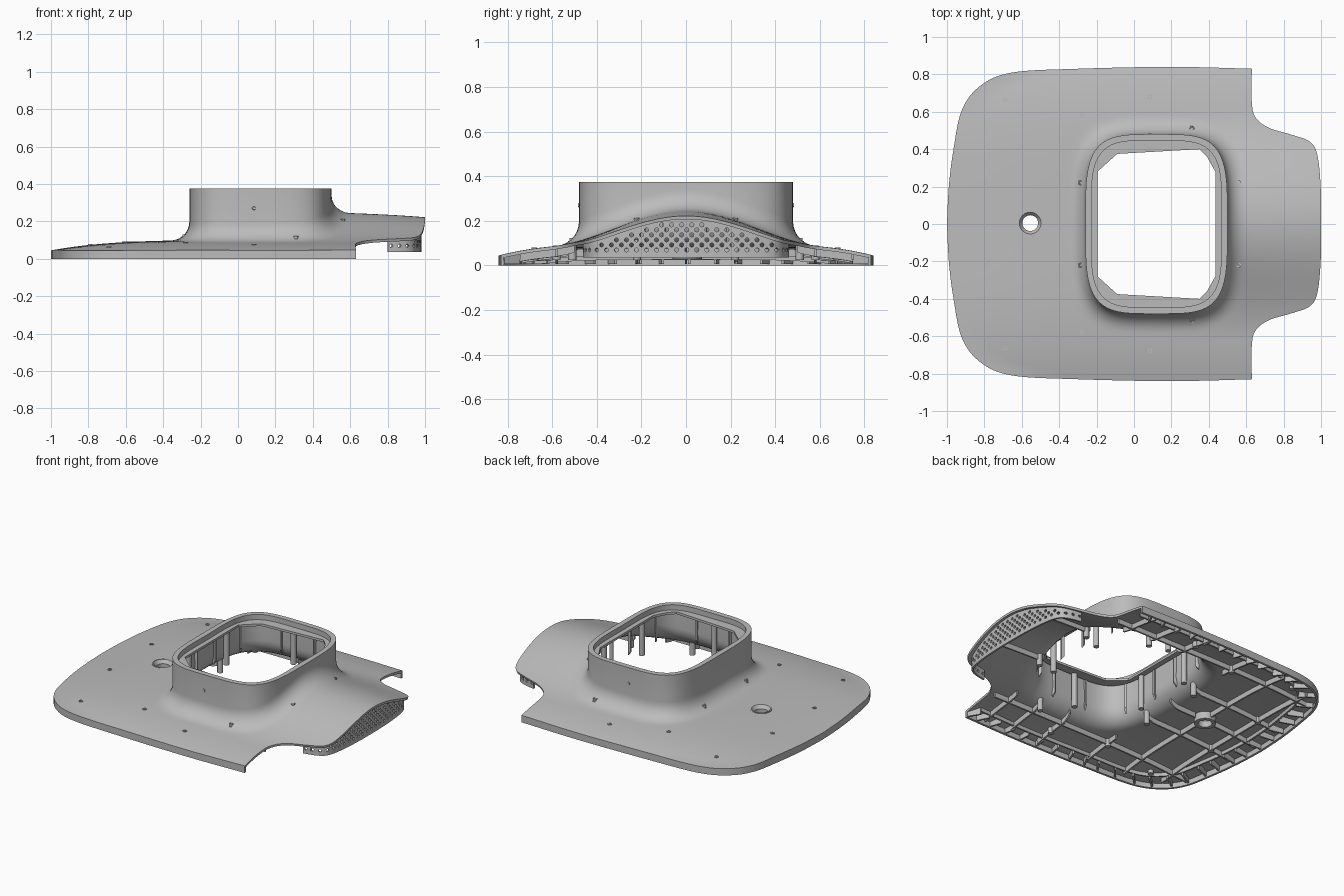
import bpy, bmesh, math
from mathutils import Vector
from mathutils.geometry import intersect_line_line_2d

if "Cube" in bpy.data.objects:
    bpy.data.objects.remove(bpy.data.objects["Cube"])

grey = bpy.data.materials.new("satin_grey")
grey.use_nodes = True
grey.diffuse_color = (0.5, 0.5, 0.5, 1)
grey.node_tree.nodes["Principled BSDF"].inputs["Base Color"].default_value = (0.5, 0.5, 0.5, 1)

CX, TOP, R, WALL = 0.12, 0.375, 0.1, 0.015
HOLE = (-0.555, 0.005)


def finish(name, bm, thick=0, offset=-1, cutter=None):
    """Turn a bmesh into a finished object with thickness and smooth shading."""
    mesh = bpy.data.meshes.new(name)
    bm.to_mesh(mesh)
    bm.free()
    ob = bpy.data.objects.new(name, mesh)
    bpy.context.collection.objects.link(ob)
    mesh.materials.append(grey)
    if thick:
        mod = ob.modifiers.new("thickness", 'SOLIDIFY')
        mod.thickness, mod.offset = thick, offset
    if cutter:
        mod = ob.modifiers.new("cut", 'BOOLEAN')
        mod.operation, mod.object, mod.solver = 'DIFFERENCE', cutter, 'EXACT'
    bpy.ops.object.select_all(action='DESELECT')
    ob.select_set(True)
    bpy.context.view_layer.objects.active = ob
    if ob.modifiers:
        bpy.ops.object.convert(target='MESH')
    bpy.ops.object.shade_smooth_by_angle(angle=math.radians(32))
    return ob


def curve(points, steps=8):
    """Smooth open curve through the points."""
    p = [Vector(q) for q in points]
    p = [p[0]] + p + [p[-1]]
    out = []
    for a, b, c, d in zip(p, p[1:], p[2:], p[3:]):
        for i in range(steps):
            t = i / steps
            out.append(0.5 * (2 * b + (c - a) * t + (2 * a - 5 * b + 4 * c - d) * t * t
                              + (3 * b - a - 3 * c + d) * t ** 3))
    return out + [p[-1]]


def mirrored(half):
    return half + [Vector((p.x, -p.y)) for p in reversed(half)]


def collar_radius(a):
    return (abs(math.cos(a) / 0.38) ** 4 + abs(math.sin(a) / 0.48) ** 4) ** -0.25


def surface(x, y):
    """Height of the upper skin outside the collar."""
    q4 = (abs(x - 0.2) / 1.2) ** 4 + (abs(y) / 0.84) ** 4
    z = 0.045 + 0.055 * (1 - min(q4, 1))
    s = min(max((x - 0.1) / 0.45, 0), 1)
    if abs(y) < 0.62:
        bell = math.cos(math.pi * y / 1.24) ** 2
        z += (0.145 - 0.03 * max(x - 0.6, 0)) * s * s * (3 - 2 * s) * bell
    d = max(math.hypot(x - CX, y) - collar_radius(math.atan2(y, x - CX)), 0)
    if d < R:
        z += R * (1 - math.sqrt(max(0, 1 - (1 - d / R) ** 2)))
    return z


# Outer outline: hood end, notch, then the rounded plate
hood_edge = curve([(1, 0), (0.998, 0.2), (0.98, 0.37), (0.94, 0.44), (0.85, 0.475),
                   (0.72, 0.515), (0.65, 0.57), (0.63, 0.65), (0.63, 0.83)])
plate_edge = curve([(0.63, 0.83), (0.2, 0.84), (-0.3, 0.83), (-0.65, 0.81), (-0.82, 0.74),
                    (-0.92, 0.61), (-0.965, 0.4), (-0.99, 0.2), (-1, 0)])
half = hood_edge[:-1] + plate_edge
n_hood = len(hood_edge) - 1
outline = half + [Vector((p.x, -p.y)) for p in half[-2:0:-1]]
N = len(outline)
skirted = [n_hood <= i <= N - n_hood for i in range(N)]

# Faceted opening inside the collar
opening = mirrored([Vector(p) for p in ((0.435, 0.28), (0.39, 0.36), (0.35, 0.4),
                                        (-0.09, 0.375), (-0.195, 0.28))])


def opening_point(a):
    c = Vector((CX, 0))
    far = c + 2 * Vector((math.cos(a), math.sin(a)))
    for p, q in zip(opening, opening[1:] + opening[:1]):
        hit = intersect_line_line_2d(c, far, p, q)
        if hit:
            return hit
    return c + (far - c) * 0.15


# Shell: opening ledge, rim, collar wall, fillet, plate and skirt in one skin
bm = bmesh.new()
rays = []
for i, p in enumerate(outline):
    a = math.atan2(p.y, p.x - CX)
    u = Vector((math.cos(a), math.sin(a)))
    rc, ro = collar_radius(a), math.hypot(p.x - CX, p.y)
    op = opening_point(a)
    lip = Vector((CX, 0)) + u * (rc - 0.035)
    col = Vector((CX, 0)) + u * rc
    ring = [(*op, TOP - 0.035), (*lip, TOP - 0.035), (*lip, TOP), (*col, TOP)]
    dist = [R * (1 - math.cos(k * math.pi / 14)) for k in range(8)]
    dist += [R + (ro - rc - R) * k / 12 for k in range(1, 13)]
    for d in dist:
        q = Vector((CX, 0)) + u * (rc + d)
        ring.append((*q, surface(q.x, q.y)))
    ring.append((p.x, p.y, 0 if skirted[i] else ring[-1][2] - 0.02))
    rays.append([bm.verts.new(v) for v in ring])
for i in range(N):
    A, B = rays[i], rays[(i + 1) % N]
    for k in range(len(A) - 1):
        if k == len(A) - 2 and not (skirted[i] and skirted[(i + 1) % N]):
            continue
        bm.faces.new((A[k], A[k + 1], B[k + 1], B[k]))
bmesh.ops.delete(bm, geom=[v for v in bm.verts if not v.link_faces], context='VERTS')


def lathe(bm, x, y, profile, n=20):
    """Revolve (radius, z) pairs about a vertical axis; the profile is closed."""
    rows = [[bm.verts.new((x + r * math.cos(t * math.tau / n), y + r * math.sin(t * math.tau / n), z))
             for t in range(n)] for r, z in profile]
    for A, B in zip(rows, rows[1:] + rows[:1]):
        for t in range(n):
            bm.faces.new((A[t], A[(t + 1) % n], B[(t + 1) % n], B[t]))


def rod(bm, x, y, z0, z1, r, n=12):
    """Closed vertical cylinder."""
    m = bmesh.ops.create_cone(bm, cap_ends=True, segments=n, radius1=r, radius2=r, depth=z1 - z0)
    bmesh.ops.translate(bm, verts=m["verts"], vec=(x, y, (z0 + z1) / 2))


cut = bmesh.new()
rod(cut, *HOLE, -0.1, 0.3, 0.06, 32)
cutter = finish("hole_cutter", cut)
cutter.hide_render = True
shell = finish("shell", bm, WALL, cutter=cutter)
bpy.data.objects.remove(cutter)

# Countersunk grommet in the plate
bm = bmesh.new()
zs = surface(*HOLE)
lathe(bm, *HOLE, [(0.066, zs + 0.002), (0.058, zs + 0.002), (0.042, zs - 0.02),
                  (0.042, 0.03), (0.066, 0.03)], 32)
bmesh.ops.recalc_face_normals(bm, faces=bm.faces)
finish("grommet", bm)

# Small fastener heads on top, bosses below
heads = [(-0.69, 0.665), (-0.28, 0.58), (0.085, 0.68), (0.31, 0.51),
         (-0.79, 0.22), (-0.285, 0.22), (0.56, 0.22)]
top, under = bmesh.new(), bmesh.new()
for x, y0 in heads:
    for y in (y0, -y0):
        z = surface(x, y)
        lathe(top, x, y, [(0.013, z - 0.01), (0.013, z + 0.004), (0.007, z + 0.004), (0.007, z - 0.01)], 12)
        rod(under, x, y, 0.025 if x < 0.5 else z - 0.09, z - 0.01, 0.018)
for s in (1, -1):
    m = bmesh.ops.create_cone(top, cap_ends=True, segments=12, radius1=0.012, radius2=0.008, depth=0.012)
    for v in m["verts"]:
        v.co = (0.085 + v.co.x, s * (0.479 + v.co.z), 0.27 + v.co.y)
bmesh.ops.recalc_face_normals(top, faces=top.faces)
finish("fastener_heads", top)

# Posts hanging inside the collar
for x, y in ((-0.225, 0.2), (0.465, 0.2), (0.1, 0.44)):
    for s in (1, -1):
        rod(under, x, s * y, 0.1, TOP - 0.04, 0.018)
finish("bosses", under)

# Underside ribs
bm = bmesh.new()


def strip(points, tops, bottoms):
    rows = [(bm.verts.new((*p, t)), bm.verts.new((*p, b))) for p, t, b in zip(points, tops, bottoms)]
    for A, B in zip(rows, rows[1:]):
        bm.faces.new((A[0], A[1], B[1], B[0]))


def rib(points, depth=0.04):
    tops = [surface(*p) - 0.008 for p in points]
    strip(points, tops, [max(0.006, t - depth) for t in tops])


def straight(a, b, depth=0.04):
    a, b = Vector(a), Vector(b)
    rib([a.lerp(b, k / 16) for k in range(17)], depth)


for s in (1, -1):
    straight((-0.9, s * 0.58), (0.61, s * 0.58))
    straight((-0.93, s * 0.22), (-0.3, s * 0.22))
    straight((0.53, s * 0.22), (0.95, s * 0.22))
    straight((-0.55, s * 0.07), (-0.55, s * 0.75))
    straight((-0.79, 0), (-0.79, s * 0.68))
    for x in (-0.28, 0.085, 0.31, 0.5):
        straight((x, s * 0.5), (x, s * 0.8))
straight((-0.95, 0), (-0.62, 0))
straight((-0.48, 0), (-0.29, 0))

# Perimeter rib with evenly spaced short ribs out to the skirt
c = Vector((CX, 0))
edge = [p for p, k in zip(outline, skirted) if k]
rib([c.lerp(p, 0.9) for p in edge], 0.03)
run = 0.06
for p, q in zip(edge, edge[1:]):
    run += (q - p).length
    if run > 0.12:
        run -= 0.12
        rib([c.lerp(q, 0.9), c.lerp(q, 0.985)], 0.06)

# Vertical fins on the inside of the collar
for k in range(12):
    a = (k + 0.5) * math.tau / 12
    u, r = Vector((math.cos(a), math.sin(a))), collar_radius(a)
    strip([c + u * (r - 0.03), c + u * (r - 0.008)], [TOP - 0.04] * 2, [0.16, 0.13])
finish("underside_ribs", bm, 0.011, 0)

# Perforated grille closing the hood
side = curve([(0.8, 0.455), (0.88, 0.438), (0.935, 0.4), (0.96, 0.3), (0.972, 0.15), (0.975, 0)])
path = side + [Vector((p.x, -p.y)) for p in side[-2::-1]]
CELL, FOOT = 0.0225, 0.036
samples, run = [path[0]], 0
for p, q in zip(path, path[1:]):
    seg = (q - p).length
    while run + seg >= len(samples) * CELL:
        samples.append(p.lerp(q, (len(samples) * CELL - run) / seg))
    run += seg
samples.append(path[-1])

bm = bmesh.new()
for i, (p, q) in enumerate(zip(samples, samples[1:])):
    def at(u, z):
        g = p.lerp(q, u)
        return bm.verts.new((g.x, g.y, min(z, surface(g.x, g.y) - 0.008)))
    roof = min(surface(*p), surface(*q)) - 0.008
    for j in range(10):
        z = FOOT + j * CELL
        if z >= roof:
            break
        if j and (i + j) % 2 and z + CELL < roof - 0.01:
            outer, inner = [], []
            for k in range(8):
                cs, sn = math.cos(k * math.pi / 4), math.sin(k * math.pi / 4)
                outer.append(at(0.5 + 0.5 * round(cs), z + CELL * (0.5 + 0.5 * round(sn))))
                inner.append(at(0.5 + 0.42 * cs, z + CELL * (0.5 + 0.42 * sn)))
            for k in range(8):
                m = (k + 1) % 8
                bm.faces.new((outer[k], inner[k], inner[m], outer[m]))
        else:
            bm.faces.new((at(1, z), at(0, z), at(0, z + CELL), at(1, z + CELL)))
bmesh.ops.remove_doubles(bm, verts=bm.verts, dist=0.0004)
finish("hood_grille", bm, 0.012, 0)
